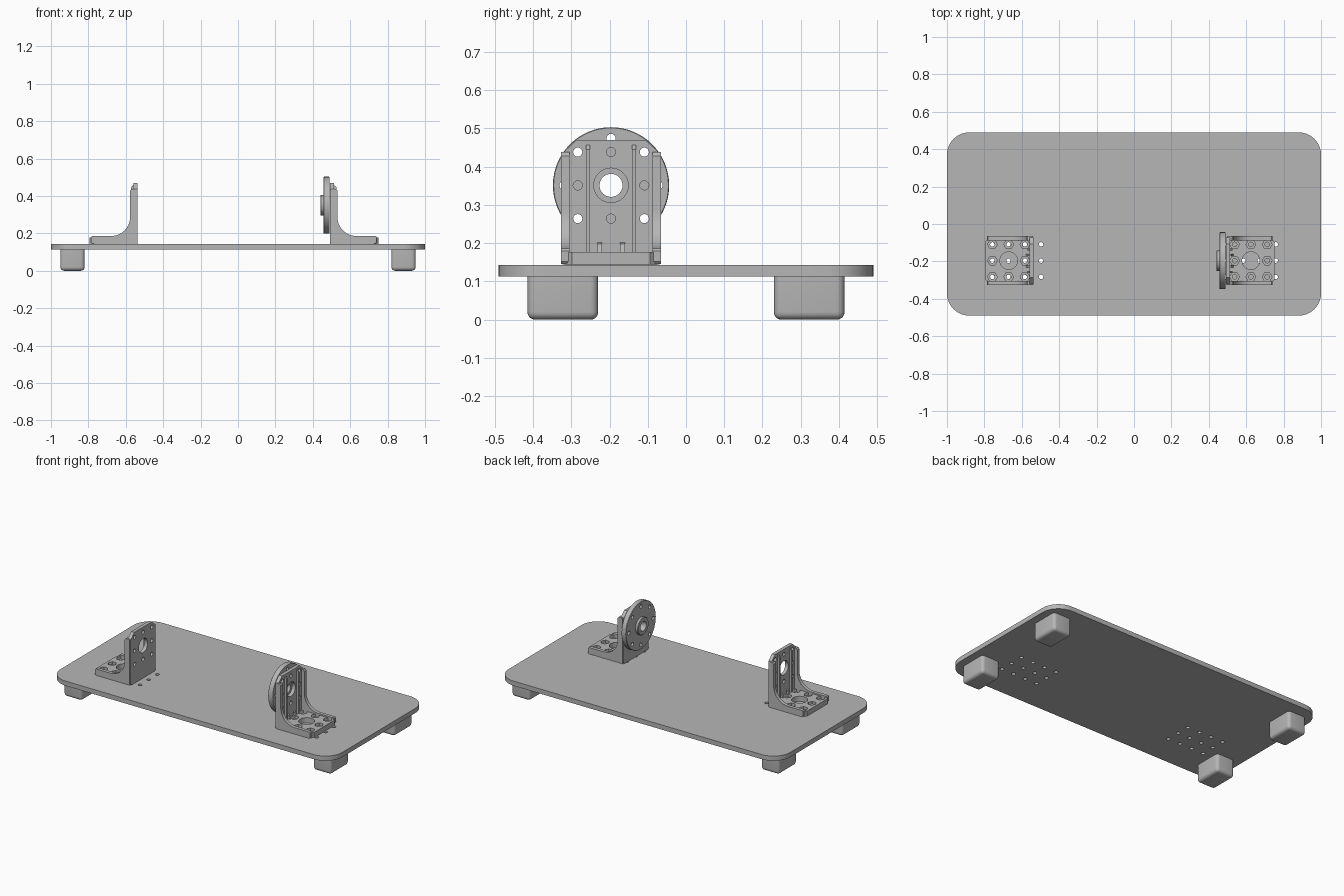
import bpy, bmesh, math
from mathutils import Vector

old = bpy.data.objects.get("Cube")
if old:
    bpy.data.objects.remove(old, do_unlink=True)

mat = bpy.data.materials.new("plain grey")
mat.use_nodes = True
GREY = (0.47, 0.47, 0.47, 1)
mat.diffuse_color = GREY
mat.node_tree.nodes["Principled BSDF"].inputs["Base Color"].default_value = GREY

CY, CZ = -0.196, 0.351      # centre line of the brackets and the wheel
FLOOR = 0.143               # top of the board
PITCH = 0.087               # hole spacing
GRID = (-PITCH, 0, PITCH)


def circle(a, b, r, n=24, turn=0.0):
    return [(a + r * math.cos(turn + 2 * math.pi * i / n),
             b + r * math.sin(turn + 2 * math.pi * i / n)) for i in range(n)]


def arc(a, b, r, start, end, n=10):
    return [(a + r * math.cos(math.radians(start + (end - start) * i / n)),
             b + r * math.sin(math.radians(start + (end - start) * i / n))) for i in range(n + 1)]


def finish(name, bm):
    bmesh.ops.recalc_face_normals(bm, faces=bm.faces)
    me = bpy.data.meshes.new(name)
    bm.to_mesh(me)
    bm.free()
    me.materials.append(mat)
    ob = bpy.data.objects.new(name, me)
    bpy.context.collection.objects.link(ob)
    return ob


def prism(name, outlines, axis, lo, hi):
    """Extrude one or more flat outlines along an axis."""
    place = {"x": lambda a, b, c: (c, a, b),
             "y": lambda a, b, c: (a, c, b),
             "z": lambda a, b, c: (a, b, c)}[axis]
    bm = bmesh.new()
    for pts in outlines:
        low = [bm.verts.new(place(a, b, lo)) for a, b in pts]
        high = [bm.verts.new(place(a, b, hi)) for a, b in pts]
        bm.faces.new(low)
        bm.faces.new(high[::-1])
        for i in range(len(pts)):
            j = (i + 1) % len(pts)
            bm.faces.new((low[j], low[i], high[i], high[j]))
    return finish(name, bm)


def bake(ob):
    dg = bpy.context.evaluated_depsgraph_get()
    me = bpy.data.meshes.new_from_object(ob.evaluated_get(dg))
    ob.modifiers.clear()
    ob.data = me


def cut(ob, outlines, axis, lo, hi):
    tool = prism("cutter", outlines, axis, lo, hi)
    tool.hide_render = True
    mod = ob.modifiers.new("holes", "BOOLEAN")
    mod.operation, mod.solver, mod.object = "DIFFERENCE", "EXACT", tool
    bake(ob)
    bpy.data.objects.remove(tool, do_unlink=True)


def smooth(ob):
    bpy.ops.object.select_all(action="DESELECT")
    ob.select_set(True)
    bpy.context.view_layer.objects.active = ob
    bpy.ops.object.shade_smooth_by_angle(angle=math.radians(32))


# Board with rounded corners and two drilled mounting grids
R = 0.12
outline = (arc(1 - R, 0.49 - R, R, 0, 90) + arc(R - 1, 0.49 - R, R, 90, 180)
           + arc(R - 1, R - 0.49, R, 180, 270) + arc(1 - R, R - 0.49, R, 270, 360))
board = prism("board", [outline], "z", 0.113, FLOOR)
cut(board, [circle(s * (0.497 + PITCH * i), CY + d, 0.012, 16)
            for s in (-1, 1) for i in range(4) for d in GRID], "z", 0.05, 0.2)
smooth(board)

# Rounded feet
for sx, side in ((1, "left"), (-1, "right")):
    for sy, end in ((-1, "front"), (1, "back")):
        bm = bmesh.new()
        bmesh.ops.create_cube(bm, size=1)
        for v in bm.verts:
            v.co = (sx * 0.885 + v.co.x * 0.13, sy * 0.322 + v.co.y * 0.185, (v.co.z + 0.5) * 0.113)
        edges = [e for e in bm.edges if min(v.co.z for v in e.verts) < 0.01]
        bmesh.ops.bevel(bm, geom=edges, offset=0.02, segments=5, profile=0.5, affect="EDGES")
        smooth(finish(f"{side}_{end}_foot", bm))


def bracket(side, x0, s):
    """Angle bracket; u runs outward from the upright's inner face."""
    def ux(pts):
        return [(x0 + s * u, b) for u, b in pts]

    def span(a, b):
        return sorted((x0 + s * a, x0 + s * b))

    # Upright plate
    w, c = 0.127, 0.025
    top = 0.47
    plate = [(CY - w + 0.008, FLOOR), (CY + w - 0.008, FLOOR), (CY + w, FLOOR + 0.012),
             (CY + w, top - 0.035), (CY + w - c - 0.012, top),
             (CY - w + c + 0.012, top), (CY - w, top - 0.035), (CY - w, FLOOR + 0.012)]
    wall = prism(f"{side}_bracket_upright", [plate], "x", *span(0, 0.022))
    holes = [circle(CY + a, CZ + b, 0.012, 16) for a in GRID for b in GRID if a or b]
    cut(wall, holes + [circle(CY, CZ, 0.045, 32)], "x", *span(-0.05, 0.08))
    smooth(wall)

    # Base plate with hexagonal nut pockets
    base = prism(f"{side}_bracket_base",
                 [ux([(0.004, CY - w), (0.235, CY - w), (0.259, CY - w + c),
                      (0.259, CY + w - c), (0.235, CY + w), (0.004, CY + w)])],
                 "z", FLOOR + 0.0005, 0.177)
    mid = 0.134
    spots = [(mid + a, b) for a in GRID for b in GRID if a or b]
    cut(base, [circle(x0 + s * u, CY + b, 0.026, 6) for u, b in spots], "z", 0.16, 0.25)
    cut(base, [circle(x0 + s * u, CY + b, 0.012, 16) for u, b in spots]
        + [circle(x0 + s * mid, CY, 0.047, 32)], "z", 0.1, 0.25)
    smooth(base)

    # Curved side flanges
    f = 0.1
    rail = ([(0.005, 0.15), (0.012, 0.145), (0.244, 0.145), (0.25, 0.152), (0.25, 0.18), (0.244, 0.186)]
            + arc(0.041 + f, 0.186 + f, f, 270, 180)
            + [(0.041, 0.428), (0.033, 0.438), (0.005, 0.438)])
    for d, end in ((-1, "front"), (1, "back")):
        lo, hi = sorted((CY + d * 0.109, CY + d * 0.131))
        smooth(prism(f"{side}_bracket_{end}_flange", [ux(rail)], "y", lo, hi))
        # Thin upright rib and small corner gusset
        y = CY + d * 0.06
        prism(f"{side}_bracket_{end}_rib",
              [ux([(0.015, 0.17), (0.036, 0.17), (0.036, 0.445), (0.026, 0.456), (0.015, 0.456)])],
              "y", y - 0.005, y + 0.005)
        y = CY + d * 0.03
        prism(f"{side}_bracket_{end}_gusset",
              [ux([(0.015, 0.17), (0.045, 0.17), (0.03, 0.198), (0.015, 0.205)])],
              "y", y - 0.006, y + 0.006)


bracket("left", 0.491, 1)
bracket("right", -0.536, -1)

# Wheel: turned profile with a hollow hub
bm = bmesh.new()
profile = [(0.44, 0.03), (0.44, 0.052), (0.443, 0.055), (0.457, 0.055), (0.457, 0.15),
           (0.459, 0.152), (0.486, 0.152), (0.489, 0.15), (0.489, 0.03)]
verts = [bm.verts.new((x, CY, CZ + r)) for x, r in profile]
ring = [bm.edges.new((verts[i], verts[(i + 1) % len(verts)])) for i in range(len(verts))]
bmesh.ops.spin(bm, geom=verts + ring, cent=Vector((0, CY, CZ)), axis=(1, 0, 0),
               angle=2 * math.pi, steps=64, use_merge=True)
bmesh.ops.remove_doubles(bm, verts=bm.verts, dist=0.0001)
wheel = finish("wheel", bm)
cut(wheel, [circle(y, z, 0.012, 16) for y, z in circle(CY, CZ, 0.123, 8)], "x", 0.4, 0.55)
smooth(wheel)
